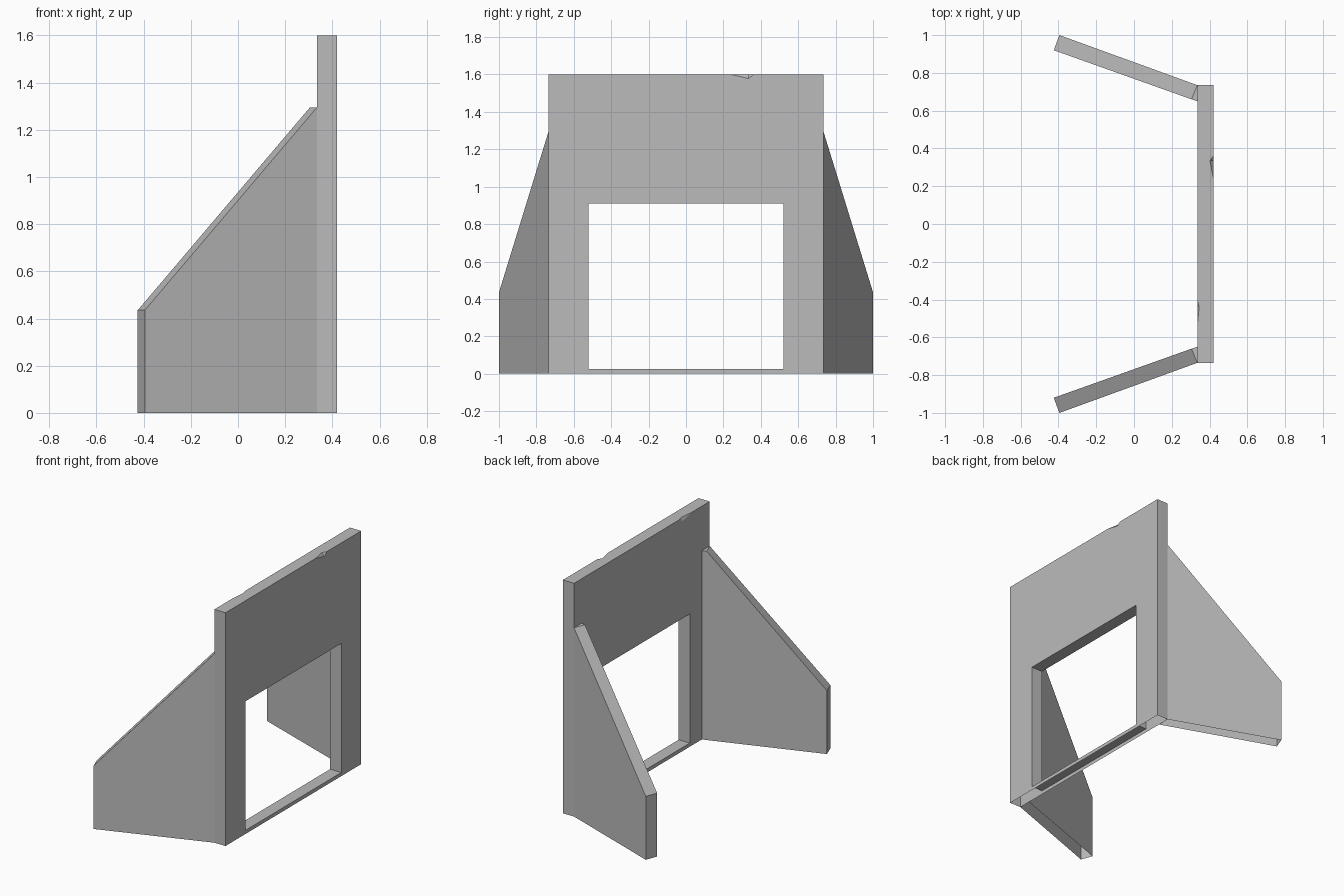
import bpy
import bmesh

cube = bpy.data.objects.get("Cube")
if cube:
    bpy.data.objects.remove(cube, do_unlink=True)

# One plain concrete colour
concrete = bpy.data.materials.new("concrete_grey")
concrete.use_nodes = True
grey = (0.5, 0.5, 0.5, 1)
concrete.diffuse_color = grey
concrete.node_tree.nodes["Principled BSDF"].inputs["Base Color"].default_value = grey


def build(name, faces):
    """Make a welded flat-shaded shell from corner loops."""
    bm = bmesh.new()
    for loop in faces:
        bm.faces.new([bm.verts.new(p) for p in loop])
    bmesh.ops.remove_doubles(bm, verts=bm.verts, dist=0.0005)
    bmesh.ops.recalc_face_normals(bm, faces=bm.faces)
    mesh = bpy.data.meshes.new(name)
    bm.to_mesh(mesh)
    bm.free()
    mesh.materials.append(concrete)
    obj = bpy.data.objects.new(name, mesh)
    bpy.context.collection.objects.link(obj)
    return obj


INNER, OUTER = 0.335, 0.42      # wall faces in x
HALF, TOP = 0.735, 1.6          # wall half width and height
GAP, SILL, LINTEL = 0.52, 0.025, 0.91


# Wall with a doorway, chipped top edges and an open underside
def wall_side(x, chip):
    start, low, end = chip
    outline = [(-HALF, 0), (-GAP, 0), (-GAP, SILL), (-GAP, LINTEL),
               (GAP, LINTEL), (GAP, SILL), (GAP, 0), (HALF, 0),
               (HALF, TOP), (end, TOP), (low, TOP - 0.022), (start, TOP), (-HALF, TOP)]
    sill = [(-GAP, 0), (GAP, 0), (GAP, SILL), (-GAP, SILL)]
    return [[(x, y, z) for y, z in loop] for loop in (outline, sill)]


def chip_faces(x, depth_x, chip):
    start, low, end = chip
    a, b = (x, start, TOP), (x, end, TOP)
    m, t = (x, low, TOP - 0.022), (depth_x, low, TOP)
    return [[a, m, t], [m, b, t]], [a, t, b]


outer_chip, inner_chip = (0.24, 0.335, 0.36), (-0.54, -0.44, -0.4)
faces = wall_side(OUTER, outer_chip) + wall_side(INNER, inner_chip)
outer_tris, outer_rim = chip_faces(OUTER, OUTER - 0.018, outer_chip)
inner_tris, inner_rim = chip_faces(INNER, INNER + 0.01, inner_chip)
faces += outer_tris + inner_tris
faces.append([(OUTER, -HALF, TOP)] + outer_rim + [(OUTER, HALF, TOP), (INNER, HALF, TOP)]
             + inner_rim[::-1] + [(INNER, -HALF, TOP)])

# Wall ends, doorway reveals, lintel underside and sill top
across = [((-HALF, 0), (-HALF, TOP)), ((HALF, 0), (HALF, TOP)),
          ((-GAP, SILL), (-GAP, LINTEL)), ((GAP, SILL), (GAP, LINTEL)),
          ((-GAP, LINTEL), (GAP, LINTEL)), ((-GAP, SILL), (GAP, SILL))]
for p, q in across:
    faces.append([(INNER, *p), (OUTER, *p), (OUTER, *q), (INNER, *q)])
build("doorway_wall", faces)


# Splayed wing walls with sloping tops, open underneath
def wing(name, side):
    plan = [(-0.395, 1.0), (-0.425, 0.92), (0.305, 0.66), (INNER, 0.65), (INNER, HALF)]
    heights = [0.435, 0.435, 1.295, 1.295, 1.295]
    low = [(x, side * y, 0) for x, y in plan]
    high = [(x, side * y, h) for (x, y), h in zip(plan, heights)]
    loops = [[low[i], low[j], high[j], high[i]] for i, j in ((0, 1), (1, 2), (2, 3), (4, 0))]
    loops += [[high[0], high[1], high[2], high[4]], [high[2], high[3], high[4]]]
    return build(name, loops)


wing("wing_wall_back", 1)
wing("wing_wall_front", -1)
